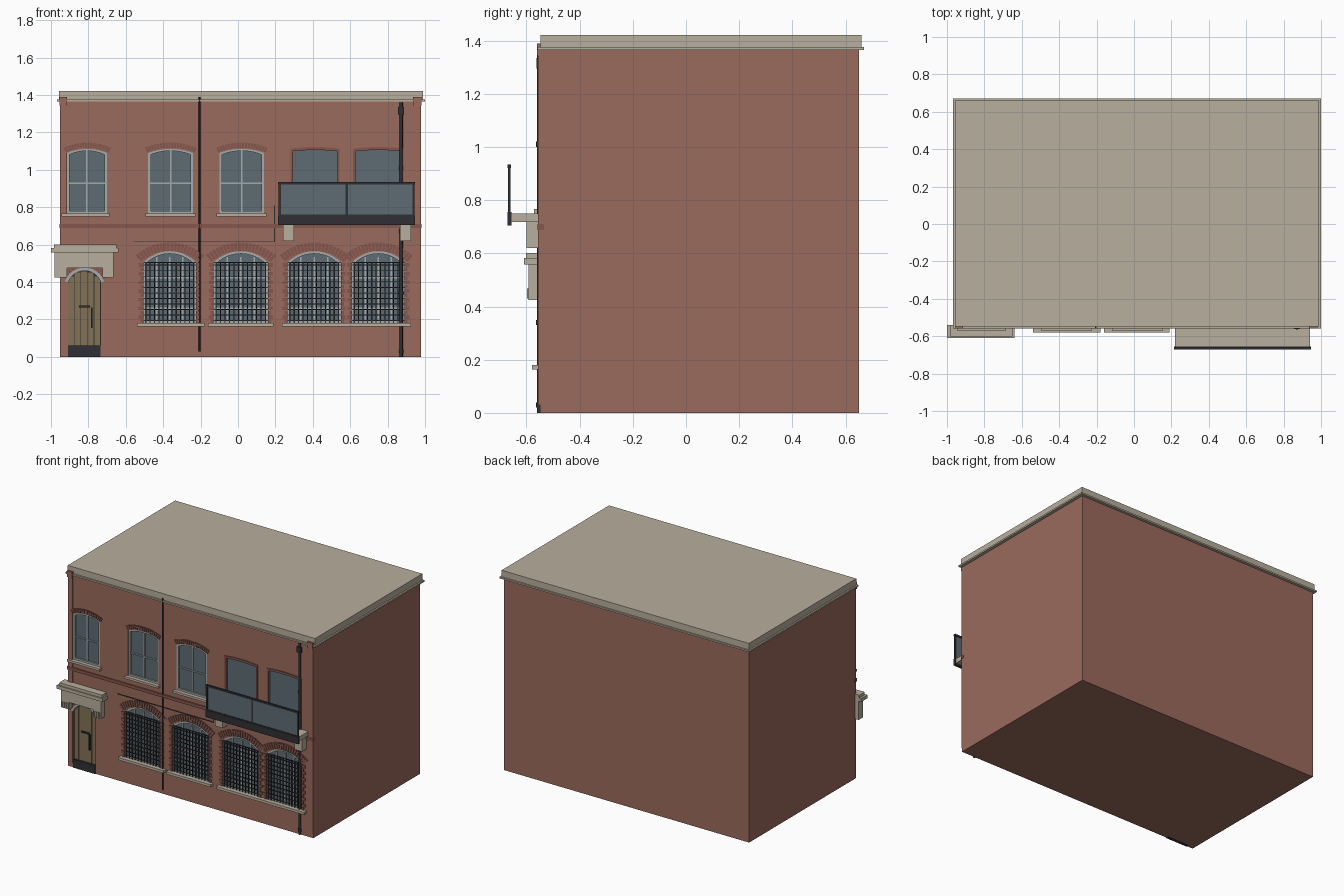
import bpy, bmesh, math

if "Cube" in bpy.data.objects:
    bpy.data.objects.remove(bpy.data.objects["Cube"])

F, Y1 = -0.55, 0.65          # facade plane and rear wall
G = F + 0.02                 # back of the window recesses

def mat(name, r, g, b):
    m = bpy.data.materials.new(name)
    m.diffuse_color = (r, g, b, 1)
    m.use_nodes = True
    m.node_tree.nodes["Principled BSDF"].inputs["Base Color"].default_value = m.diffuse_color
    return m

BRICK = mat("brick", .33, .145, .11)
DARK_BRICK = mat("dark_brick", .24, .095, .075)
STONE = mat("stone", .48, .43, .34)
IRON = mat("iron", .03, .03, .035)
GLASS = mat("glass", .11, .15, .175)
FRAME = mat("frame", .38, .41, .41)
WOOD = mat("wood", .23, .165, .09)

def finish(name, bm, m):
    bmesh.ops.recalc_face_normals(bm, faces=bm.faces)
    me = bpy.data.meshes.new(name)
    bm.to_mesh(me)
    bm.free()
    me.materials.append(m)
    ob = bpy.data.objects.new(name, me)
    bpy.context.collection.objects.link(ob)
    return ob

def add_prism(bm, pts, y0, y1):
    a = [bm.verts.new((x, y0, z)) for x, z in pts]
    b = [bm.verts.new((x, y1, z)) for x, z in pts]
    bm.faces.new(a)
    bm.faces.new(b[::-1])
    for i in range(len(a)):
        j = (i + 1) % len(a)
        bm.faces.new((a[i], b[i], b[j], a[j]))

def prisms(name, profiles, y0, y1, m):
    bm = bmesh.new()
    for p in profiles:
        add_prism(bm, p, y0, y1)
    return finish(name, bm, m)

def rect(x0, x1, z0, z1):
    return [(x0, z0), (x1, z0), (x1, z1), (x0, z1)]

def box(name, x0, x1, y0, y1, z0, z1, m):
    return prisms(name, [rect(x0, x1, z0, z1)], y0, y1, m)

def arc(x0, x1, zs, rise, n, grow=0):
    """Points of a segmental arch from right to left."""
    w, c = (x1 - x0) / 2, (x0 + x1) / 2
    r = (w * w + rise * rise) / (2 * rise)
    a = math.asin(min(1, w / r))
    zc = zs + rise - r
    return [(c + (r + grow) * math.sin(a - 2 * a * i / n),
             zc + (r + grow) * math.cos(a - 2 * a * i / n)) for i in range(n + 1)]

def arched(x0, x1, z0, zs, rise, n=12):
    return [(x0, z0), (x1, z0)] + arc(x0, x1, zs, rise, n)

def ring(name, outer, inner, y0, y1, m):
    bm = bmesh.new()
    loops = [[bm.verts.new((x, y, z)) for x, z in p]
             for p, y in ((outer, y0), (inner, y0), (inner, y1), (outer, y1))]
    n = len(outer)
    for k in range(4):
        a, b = loops[k], loops[(k + 1) % 4]
        for i in range(n):
            j = (i + 1) % n
            bm.faces.new((a[i], a[j], b[j], b[i]))
    return finish(name, bm, m)

def brick_arch(name, x0, x1, zs, rise, thick, n):
    """Row of separate wedge bricks over an opening."""
    lo, hi = arc(x0, x1, zs, rise, n * 6), arc(x0, x1, zs, rise, n * 6, thick)
    prisms(name, [[lo[6*i], hi[6*i], hi[6*i+5], lo[6*i+5]] for i in range(n)],
           F - .007, F + .005, DARK_BRICK)

def pipe(name, x, y, z0, z1, r):
    bm = bmesh.new()
    bmesh.ops.create_cone(bm, cap_ends=True, segments=12, radius1=r, radius2=r, depth=z1 - z0)
    bmesh.ops.translate(bm, verts=bm.verts, vec=(x, y, (z0 + z1) / 2))
    ob = finish(name, bm, IRON)
    for p in ob.data.polygons:
        p.use_smooth = len(p.vertices) == 4
    return ob

# opening layout: (x0, x1, sill z, spring z, rise)
upper = [(-.915, -.70, .765, 1.09, .022), (-.48, -.24, .765, 1.09, .022), (-.10, .14, .765, 1.09, .022)]
french = [(.295, .53, .75, 1.10, .006), (.63, .87, .75, 1.10, .006)]
lower = [(-.505, -.225, .18, .505, .06), (-.13, .16, .18, .505, .06),
         (.265, .55, .18, .505, .06), (.61, .89, .18, .505, .06)]
door = (-.91, -.735, -.01, .40, .065)

# brick body with recessed openings
body = box("brick_body", -.952, .978, F, Y1, 0, 1.37, BRICK)
cutter = prisms("opening_cutter", [arched(*o) for o in upper + french + lower + [door]], F - .05, G, BRICK)
mod = body.modifiers.new("openings", 'BOOLEAN')
mod.object, mod.solver = cutter, 'EXACT'
bpy.context.view_layer.objects.active = body
bpy.ops.object.modifier_apply(modifier=mod.name)
bpy.data.objects.remove(cutter)

# roof slab and cornice
box("cornice", -.968, 1.0, F - .008, .67, 1.365, 1.376, STONE)
box("roof_parapet", -.957, .989, F + .003, .66, 1.376, 1.422, STONE)

# corner pilasters with caps, string course
for side, x0, x1 in (("left", -.95, -.915), ("right", .94, .978)):
    box(side + "_pilaster", x0, x1, F - .006, F + .01, .03, 1.37, BRICK)
    box(side + "_pilaster_cap", x0 - .004, x1 + .002, F - .01, F + .01, 1.345, 1.39, BRICK)
box("string_course", -.955, .981, F - .008, F + .015, .688, .71, DARK_BRICK)

def glazing(name, o, t, cols, rows):
    """Glass pane, outer frame and glazing bars."""
    x0, x1, z0, zs, rise = o
    prisms(name + "_glass", [arched(*o)], G - .004, G + .002, GLASS)
    ring(name + "_frame", arched(*o), arched(x0 + t, x1 - t, z0 + t, zs - t * .6, rise * .9),
         F + .004, G, FRAME)
    top = zs + rise * .5
    bars = [rect(x - .004, x + .004, z0, top)
            for x in (x0 + (x1 - x0) * i / cols for i in range(1, cols))]
    prisms(name + "_mullions", bars, F + .009, G, FRAME)
    bars = [rect(x0, x1, z - .004, z + .004)
            for z in (z0 + (zs - z0) * i / rows for i in range(1, rows))]
    prisms(name + "_crossbars", bars, F + .008, G, FRAME)

# upper sash windows
for k, o in enumerate(upper):
    n = f"upper_window_{k + 1}"
    glazing(n, o, .014, 2, 2)
    brick_arch(n + "_brick_arch", o[0] - .008, o[1] + .008, o[3] + .002, .026, .028, 18)
    box(n + "_sill", o[0] - .015 * (2 if k == 0 else 1), o[1] + .012, F - .022, F + .01, .75, .766, STONE)

# balcony windows with brick surround
for k, o in enumerate(french):
    x0, x1, z0, zs, r = o
    n = f"balcony_window_{k + 1}"
    prisms(n + "_glass", [arched(*o)], G - .008, G, GLASS)
    ring(n + "_surround", arched(x0 - .014, x1 + .014, z0, zs + .013, r + .003), arched(*o),
         F - .006, G, DARK_BRICK)

# lower barred windows
for k, o in enumerate(lower):
    x0, x1, z0, zs, r = o
    n = f"lower_window_{k + 1}"
    glazing(n, o, .012, 4, 4)
    brick_arch(n + "_brick_arch", x0 - .015, x1 + .015, zs + .002, r, .045, 20)
    jamb, h = [], (zs - z0) / 14
    for i in range(14):
        w = .026 if i % 2 else .016
        for a, b in ((x0 - w, x0), (x1, x1 + w)):
            jamb.append(rect(a, b, z0 + i * h, z0 + (i + .85) * h))
    prisms(n + "_jamb_bricks", jamb, F - .005, F + .005, DARK_BRICK)
    xs = [x0 + (x1 - x0) * (i + .5) / 12 for i in range(12)]
    zz = [z0 + (zs - z0) * (i + .5) / 11 for i in range(11)] + [zs]
    prisms(n + "_grille_uprights", [rect(x - .003, x + .003, z0, zs) for x in xs], F - .002, F + .004, IRON)
    prisms(n + "_grille_rails", [rect(x0, x1, z - .0025, z + .0025) for z in zz], F - .001, F + .003, IRON)
for k, (a, b) in enumerate(((-.54, -.18), (-.16, .19), (.235, .925))):
    box(f"lower_sill_{k + 1}", a, b, F - .03, F + .01, .163, .181, STONE)

# arched plank door
x0, x1, _, zs, r = door
planks = arched(x0, x1, .005, zs, r)
prisms("door_backing", [planks], G - .004, G + .002, IRON)
pw = (x1 - x0) / 5
prisms("door_planks", [rect(x0 + i * pw + .0015, x0 + (i + 1) * pw - .0015, .005,
                            zs + (.035, .055, .062, .055, .035)[i] - .005) for i in range(5)],
       G - .012, G, WOOD)
box("door_kick_plate", x0, x1, F - .006, G, 0, .06, IRON)
box("door_latch_bar", -.85, -.79, F - .002, G, .264, .274, IRON)
box("door_pull", -.787, -.779, F - .006, G, .155, .265, IRON)
ring_out = arc(x0 - .004, x1 + .008, zs, .066, 12, .012)
ring_in = arc(x0 - .004, x1 + .008, zs, .066, 12, -.006)
prisms("door_arch_trim", [[ring_in[i], ring_out[i], ring_out[i + 1], ring_in[i + 1]] for i in range(12)],
       F - .008, G, FRAME)
brick_arch("door_brick_arch", x0 - .004, x1 + .008, zs + .012, .066, .03, 14)

# stone door canopy
box("canopy_top", -.985, -.65, F - .052, F + .01, .58, .602, STONE)
box("canopy_moulding", -1.0, -.64, F - .06, F + .01, .558, .582, STONE)
box("canopy_frieze", -.98, -.665, F - .042, F + .01, .475, .56, STONE)
for side, a, b in (("left", -.98, -.915), ("right", -.725, -.665)):
    box(side + "_canopy_bracket", a, b, F - .042, F + .01, .425, .48, STONE)
    prisms(side + "_canopy_flutes", [rect(x, x + .006, .43, .468) for x in
           (a + .006 + (b - a - .018) * i / 3 for i in range(4))], F - .048, F - .04, STONE)

# balcony: slab, fascia, brackets, railing with glass panels
box("balcony_slab", .22, .94, -.662, F + .01, .718, .75, STONE)
box("balcony_fascia", .215, .945, -.672, -.656, .705, .755, IRON)
for side, a in (("left", .24), ("right", .865)):
    box(side + "_balcony_bracket", a, a + .06, F - .05, F + .01, .62, .72, STONE)
prisms("balcony_posts", [rect(x - .006, x + .006, .75, .93) for x in (.223, .581, .938)], -.67, -.66, IRON)
box("balcony_handrail", .215, .945, -.672, -.658, .922, .935, IRON)
box("balcony_bottom_rail", .217, .944, -.67, -.66, .753, .762, IRON)
prisms("balcony_glass", [rect(.228, .576, .76, .924), rect(.586, .934, .76, .924)], -.667, -.663, GLASS)

# rain pipes, hopper and cables
pipe("thin_pipe", -.205, F - .004, .03, 1.39, .005)
pipe("downpipe", .872, F - .002, 0, 1.36, .009)
for k, z in enumerate((.02, .33, .66, 1.0)):
    pipe(f"downpipe_collar_{k + 1}", .872, F - .002, z, z + .02, .012)
box("downpipe_hopper", .855, .888, F - .012, F + .01, 1.295, 1.335, IRON)
box("wall_cable", -.56, .195, F - .004, F + .002, .613, .618, IRON)
box("cable_riser", .192, .198, F - .005, F + .002, .613, .81, IRON)
